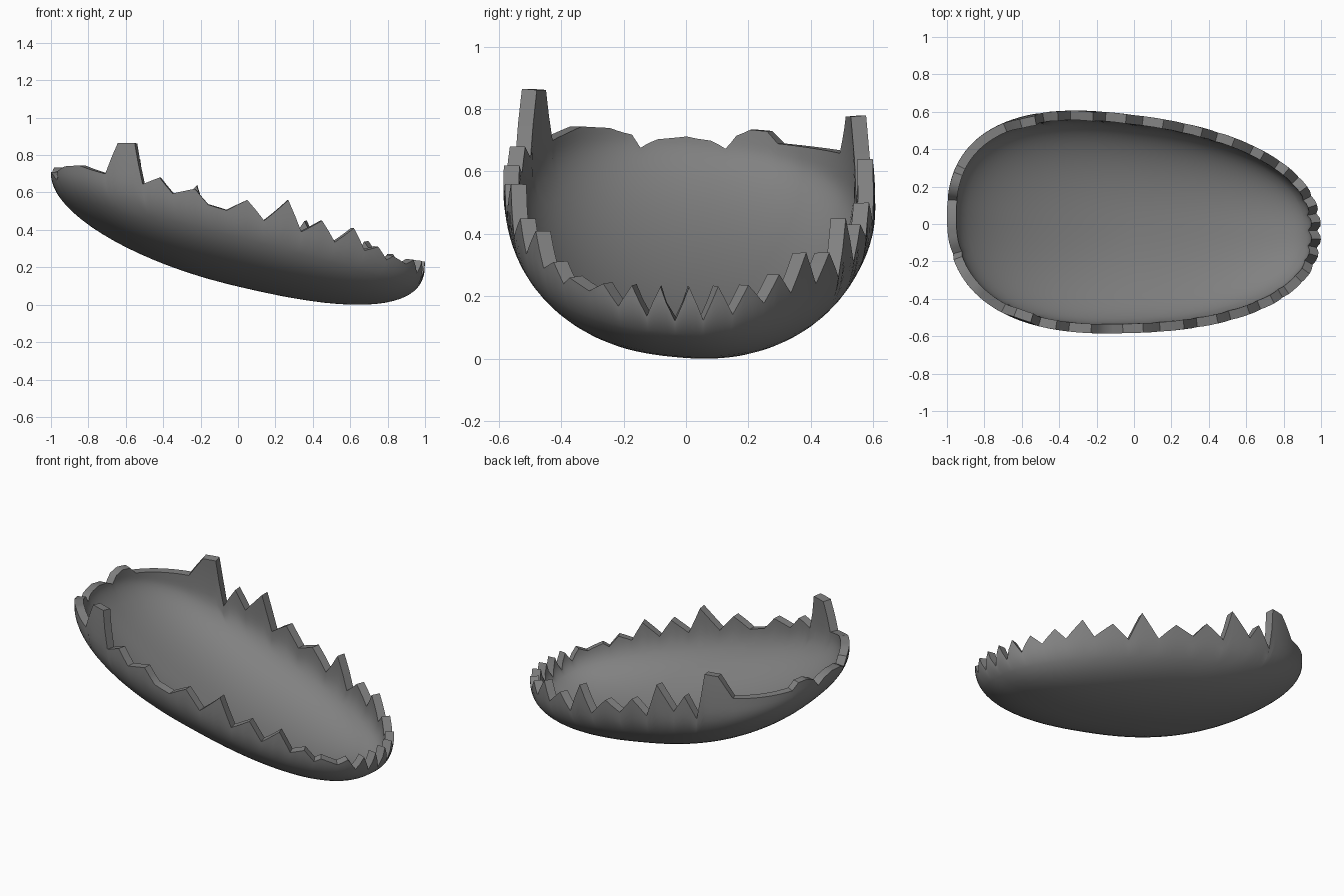
import bpy, math

cube = bpy.data.objects.get("Cube")
if cube:
    bpy.data.objects.remove(cube)

PLAN = 2 / 2.4             # squareness of the plan outline
SECTION = 2 / 2.25         # squareness of the bowl section
DEPTH = 0.36
SKEW = 0.045               # sideways lean of the long axis
LOWER_RINGS, UPPER_RINGS = 14, 8
BASE = 0.75                # level below which the rings are undisturbed by the rim


def bend(v, power):
    return math.copysign(abs(v) ** power, v)


def half_width(x):
    return 0.583 * (1 - 0.14 * x)


def outline(t):
    """Egg-shaped plan of the shell at angle t."""
    x = bend(math.cos(t), PLAN)
    return x, half_width(x) * bend(math.sin(t), PLAN) - SKEW * x


def shell_point(t, s):
    """s = 0 is the lowest point, s = 1 the widest line, above 1 the upright wall."""
    x, y = outline(t)
    # Fuller at the low end, more pointed towards the raised back corner
    power = SECTION * (1 + 0.12 * math.cos(t - math.radians(160)))
    a = min(s, 1) * math.pi / 2
    over = max(s - 1, 0)
    r = bend(math.sin(a), power) - 0.07 * over ** 2
    drop = DEPTH * bend(math.cos(a), power) if s < 1 else 0
    z = 0.464 - 0.24 * x * r - 0.1 * y * r - drop + 0.5 * over
    return x * r, y * r, z


def angle_at_x(x, side):
    t = math.acos(bend(x, 1 / PLAN))
    return t if side > 0 else 2 * math.pi - t


def angle_at_y(y, end):
    t = math.asin(bend((y + SKEW * end) / half_width(end), 1 / PLAN))
    return t % (2 * math.pi) if end > 0 else math.pi - t


# Broken rim: (position, height) for each stretch
back_side = [(0.83, 0.27), (0.78, 0.21), (0.7, 0.34), (0.64, 0.24), (0.54, 0.34),
             (0.45, 0.26), (0.37, 0.45), (0.27, 0.31), (0.16, 0.43), (0.05, 0.39),
             (-0.04, 0.5), (-0.15, 0.43), (-0.22, 0.64), (-0.34, 0.51), (-0.41, 0.62),
             (-0.49, 0.5), (-0.54, 0.78), (-0.62, 0.78), (-0.7, 0.66)]
lobes = [(0.32, 0.69), (0.28, 0.73), (0.22, 0.735), (0.17, 0.715), (0.13, 0.665),
         (0.08, 0.695), (0, 0.71), (-0.1, 0.695), (-0.16, 0.665), (-0.19, 0.715),
         (-0.27, 0.74), (-0.37, 0.745)]
front_side = [(-0.78, 0.72), (-0.71, 0.7), (-0.65, 0.865), (-0.56, 0.865), (-0.51, 0.645),
              (-0.42, 0.68), (-0.35, 0.595), (-0.23, 0.62), (-0.16, 0.535), (-0.06, 0.505),
              (0.05, 0.56), (0.14, 0.45), (0.27, 0.56), (0.34, 0.39), (0.45, 0.45),
              (0.52, 0.335), (0.62, 0.41), (0.68, 0.29), (0.75, 0.31), (0.8, 0.24),
              (0.83, 0.26)]

keys = [(angle_at_x(x, 1), z) for x, z in back_side]
keys += [(angle_at_y(y, -1), z) for y, z in lobes]
keys += [(angle_at_x(x, -1), z) for x, z in front_side]
# Small regular teeth around the low end
for i in range(-7, 6):
    y = i * 0.046 + 0.01
    keys.append((angle_at_y(y, 1), 0.12 + y * y if i % 2 else 0.23 + 0.15 * y * y))
keys.sort()

# Fill the gaps so the plan stays round
rim = []
for (t0, z0), (t1, z1) in zip(keys, keys[1:] + [(keys[0][0] + 2 * math.pi, keys[0][1])]):
    steps = max(1, math.ceil((t1 - t0) / 0.05))
    for k in range(steps):
        f = k / steps
        rim.append((t0 + (t1 - t0) * f, z0 + (z1 - z0) * f))


def rim_level(t, z):
    """Find the level whose height on the shell matches the rim height."""
    low, high = BASE, 2.5
    for _ in range(30):
        mid = (low + high) / 2
        if shell_point(t, mid)[2] < z:
            low = mid
        else:
            high = mid
    return low


# Shell surface: columns from the lowest point up to the rim
verts = [shell_point(0, 0)]
levels = LOWER_RINGS + UPPER_RINGS
for t, z in rim:
    top = rim_level(t, z)
    for k in range(1, levels + 1):
        if k <= LOWER_RINGS:
            s = BASE * k / LOWER_RINGS
        else:
            s = BASE + (top - BASE) * (k - LOWER_RINGS) / UPPER_RINGS
        verts.append(shell_point(t, s))
faces = []
count = len(rim)
for i in range(count):
    a, b = 1 + i * levels, 1 + (i + 1) % count * levels
    faces.append((0, b, a))
    for k in range(levels - 1):
        faces.append((a + k, b + k, b + k + 1, a + k + 1))

mesh = bpy.data.meshes.new("broken_shell")
mesh.from_pydata(verts, [], faces)
lowest = min(v.co.z for v in mesh.vertices)
for v in mesh.vertices:
    v.co.z -= lowest
# Outside must face downwards at the bottom
if mesh.polygons[0].normal.z > 0:
    mesh.flip_normals()
shell = bpy.data.objects.new("broken_shell", mesh)
bpy.context.collection.objects.link(shell)

# Shell thickness
solid = shell.modifiers.new("thickness", 'SOLIDIFY')
solid.thickness = 0.05
solid.offset = -1
bpy.context.view_layer.objects.active = shell
shell.select_set(True)
bpy.ops.object.modifier_apply(modifier=solid.name)
bpy.ops.object.shade_smooth_by_angle(angle=math.radians(35))

grey = bpy.data.materials.new("shell_grey")
grey.use_nodes = True
colour = (0.22, 0.22, 0.22, 1)
grey.diffuse_color = colour
grey.node_tree.nodes["Principled BSDF"].inputs["Base Color"].default_value = colour
mesh.materials.append(grey)
